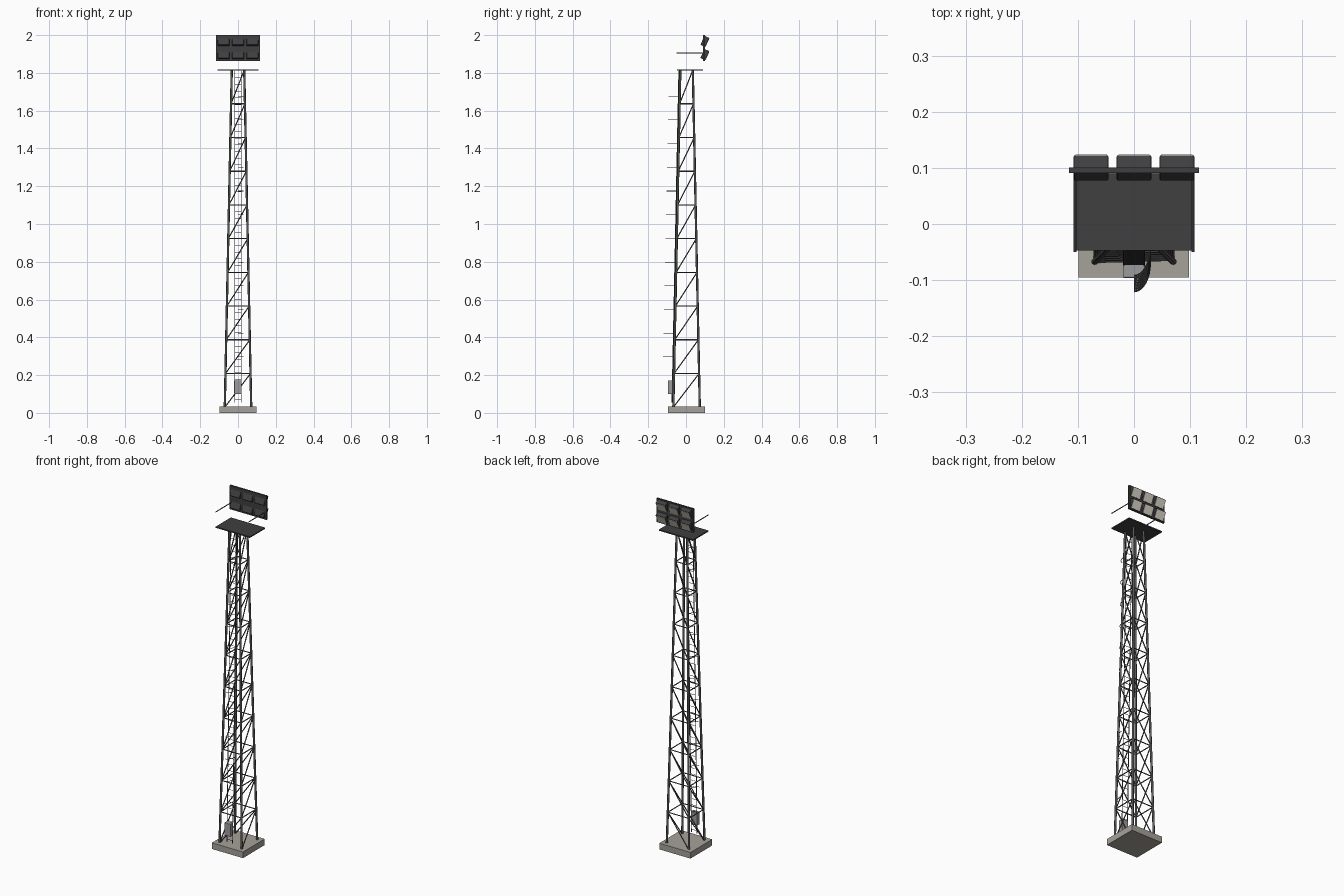
import bpy, bmesh, math
from mathutils import Vector, Matrix

if "Cube" in bpy.data.objects:
    bpy.data.objects.remove(bpy.data.objects["Cube"])

def material(name, r, g, b):
    m = bpy.data.materials.new(name)
    m.diffuse_color = (r, g, b, 1)
    m.use_nodes = True
    m.node_tree.nodes["Principled BSDF"].inputs["Base Color"].default_value = m.diffuse_color
    return m

STEEL = material("steel", 0.10, 0.10, 0.10)
DARK = material("dark_metal", 0.05, 0.05, 0.052)
CONCRETE = material("concrete", 0.38, 0.36, 0.32)
CABINET = material("cabinet_grey", 0.33, 0.33, 0.34)
LENS = material("lens", 0.72, 0.68, 0.60)

def finish(name, bm, mat, smooth=False):
    me = bpy.data.meshes.new(name)
    bm.to_mesh(me)
    bm.free()
    ob = bpy.data.objects.new(name, me)
    bpy.context.collection.objects.link(ob)
    me.materials.append(mat)
    if smooth:
        bpy.ops.object.select_all(action='DESELECT')
        ob.select_set(True)
        bpy.context.view_layer.objects.active = ob
        bpy.ops.object.shade_smooth_by_angle(angle=math.radians(50))
    return ob

def box(bm, lo, hi, matrix=None):
    lo, hi = Vector(lo), Vector(hi)
    m = Matrix.Translation((lo + hi) / 2) @ Matrix.Diagonal((*(hi - lo), 1))
    bmesh.ops.create_cube(bm, size=1, matrix=(matrix or Matrix()) @ m)

def bar(bm, a, b, r, sides=8):
    a, b = Vector(a), Vector(b)
    d = b - a
    m = Matrix.Translation((a + b) / 2) @ d.to_track_quat('Z', 'Y').to_matrix().to_4x4()
    bmesh.ops.create_cone(bm, cap_ends=True, segments=sides, radius1=r, radius2=r,
                          depth=d.length, matrix=m)

def bevel(ob, width, segments=2):
    mod = ob.modifiers.new("bevel", 'BEVEL')
    mod.width, mod.segments = width, segments

CY, Z0, Z1, PANELS = 0.003, 0.03, 1.815, 10

def corner(k, z):
    # tapered tower corner k (0 front left, counted anticlockwise) at height z
    h = 0.070 + (0.033 - 0.070) * (z - Z0) / (Z1 - Z0)
    sx, sy = [(-1, -1), (1, -1), (1, 1), (-1, 1)][k]
    return Vector((sx * h, CY + sy * h, z))

# concrete base
bm = bmesh.new()
box(bm, (-0.099, -0.095, 0), (0.098, 0.101, 0.035))
finish("concrete_base", bm, CONCRETE)

# legs
bm = bmesh.new()
for k in range(4):
    bar(bm, corner(k, Z0), corner(k, Z1), 0.006)
finish("tower_legs", bm, STEEL, True)

# horizontal and diagonal bracing
bm = bmesh.new()
dz = (Z1 - Z0) / PANELS
for i in range(PANELS):
    za, zb = Z0 + i * dz, Z0 + (i + 1) * dz
    for lo, hi in [(0, 1), (1, 2), (3, 2), (0, 3)]:
        bar(bm, corner(lo, za), corner(hi, zb), 0.003, 6)
        if i < PANELS - 1:
            bar(bm, corner(lo, zb), corner(hi, zb), 0.003, 6)
finish("tower_bracing", bm, STEEL, True)

# ladder parallel to the front face
def ladder_y(z):
    return corner(0, z).y - 0.008

bm = bmesh.new()
for s in (-1, 1):
    x = 0.018 * s
    bar(bm, (x, ladder_y(0.055), 0.055), (x, ladder_y(1.81), 1.81), 0.002, 6)
for i in range(49):
    z = 0.07 + i * 0.0355
    bar(bm, (-0.018, ladder_y(z), z), (0.018, ladder_y(z), z), 0.0013, 6)
finish("ladder", bm, STEEL)

# open safety hoops on the right of the ladder
bm = bmesh.new()
for i in range(12):
    z = 0.297 + i * 0.1254
    pts = [(0.029 * math.cos(t), ladder_y(z) - 0.051 * math.sin(t), z)
           for t in [j * math.pi / 16 for j in range(9)]]
    for a, b in zip(pts, pts[1:]):
        bar(bm, a, b, 0.0015, 6)
finish("ladder_hoops", bm, STEEL)

# control cabinet
bm = bmesh.new()
box(bm, (-0.02, -0.096, 0.1), (0.019, -0.069, 0.172))
bevel(finish("control_cabinet", bm, CABINET), 0.002)

# platform and its side handrails
bm = bmesh.new()
box(bm, (-0.108, -0.047, 1.812), (0.108, 0.09, 1.819))
finish("platform", bm, DARK)
bm = bmesh.new()
for s in (-1, 1):
    bar(bm, (0.105 * s, -0.05, 1.905), (0.105 * s, 0.092, 1.905), 0.0025)
finish("side_handrails", bm, STEEL)

# floodlight back panel
bm = bmesh.new()
box(bm, (-0.116, 0.091, 1.864), (0.116, 0.101, 2.0))
finish("light_panel", bm, DARK)

# six floodlights tilted down towards the back
housings, lenses = bmesh.new(), bmesh.new()
for z in (1.897, 1.967):
    for x in (-0.0765, 0, 0.0765):
        m = Matrix.Translation((x, 0.1, z)) @ Matrix.Rotation(math.radians(-25), 4, 'X')
        box(housings, (-0.031, -0.014, -0.026), (0.031, 0.014, 0.026), m)
        box(lenses, (-0.028, 0.012, -0.023), (0.028, 0.0155, 0.023), m)
bevel(finish("floodlight_housings", housings, DARK), 0.003)
finish("floodlight_lenses", lenses, LENS)
